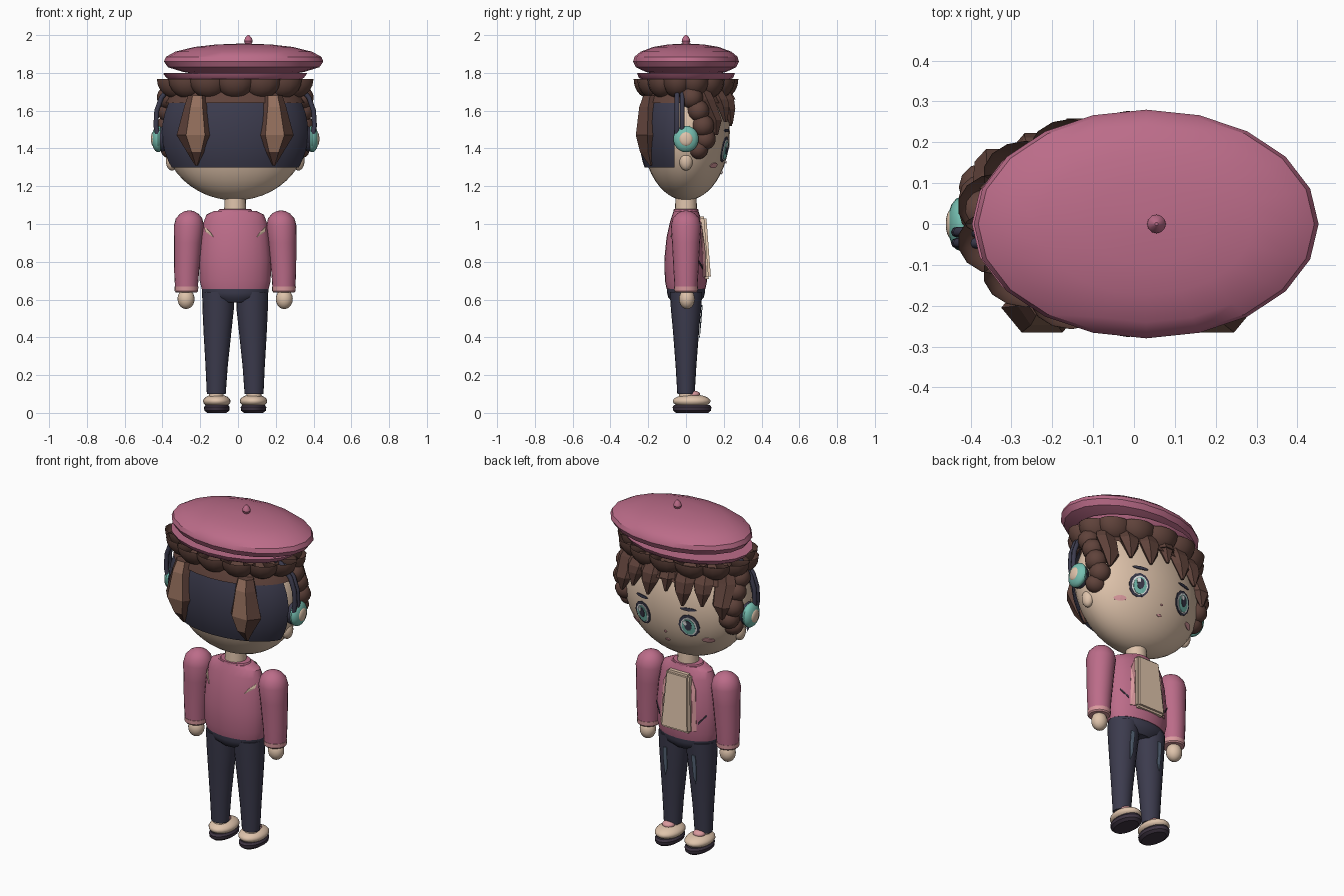
import bpy, bmesh, math
from math import sin, cos, pi, sqrt
from mathutils import Vector
from mathutils.bvhtree import BVHTree

if "Cube" in bpy.data.objects:
    bpy.data.objects.remove(bpy.data.objects["Cube"])

CX = -0.015  # body centre line


def material(name, r, g, b):
    m = bpy.data.materials.new(name)
    m.use_nodes = True
    m.diffuse_color = (r, g, b, 1)
    m.node_tree.nodes["Principled BSDF"].inputs["Base Color"].default_value = (r, g, b, 1)
    return m


rose = material("rose", .50, .15, .25)
blush = material("blush pink", .70, .32, .34)
navy = material("navy", .045, .044, .075)
brown = material("dark brown", .115, .055, .043)
tan = material("light brown", .30, .16, .11)
skin = material("skin", .74, .55, .41)
teal = material("teal", .18, .52, .44)
denim = material("faded denim", .10, .14, .20)
plum = material("plum sole", .05, .035, .055)
white = material("white", .80, .82, .82)


def finish(name, bm, mats, smooth=True):
    bmesh.ops.recalc_face_normals(bm, faces=bm.faces)
    mesh = bpy.data.meshes.new(name)
    bm.to_mesh(mesh)
    bm.free()
    ob = bpy.data.objects.new(name, mesh)
    bpy.context.collection.objects.link(ob)
    for m in mats:
        mesh.materials.append(m)
    if smooth:
        bpy.ops.object.select_all(action='DESELECT')
        ob.select_set(True)
        bpy.context.view_layer.objects.active = ob
        bpy.ops.object.shade_smooth_by_angle(angle=math.radians(35))
    return ob


def loft(name, rings, mat, n=20, smooth=True, extra=None, rule=None):
    """Skin elliptical rings (x, y, z, rx, ry) into a closed solid."""
    bm = bmesh.new()
    loops = [[bm.verts.new((CX + x + rx * cos(2 * pi * i / n), y + ry * sin(2 * pi * i / n), z))
              for i in range(n)] for x, y, z, rx, ry in rings]
    for a, b in zip(loops, loops[1:]):
        for i in range(n):
            bm.faces.new((a[i], a[(i + 1) % n], b[(i + 1) % n], b[i]))
    bm.faces.new(loops[0])
    bm.faces.new(loops[-1])
    if rule:
        bmesh.ops.recalc_face_normals(bm, faces=bm.faces)
        for f in bm.faces:
            f.material_index = int(rule(f))
    return finish(name, bm, [mat] + ([extra] if extra else []), smooth)


def ball(name, centre, radii, mat, seg=16, cuts=()):
    """Ellipsoid, trimmed by planes given as (point, outward normal)."""
    bm = bmesh.new()
    bmesh.ops.create_uvsphere(bm, u_segments=seg, v_segments=seg * 3 // 4, radius=1)
    for v in bm.verts:
        v.co = Vector([c + k * r for c, k, r in zip(centre, v.co, radii)]) + Vector((CX, 0, 0))
    for point, normal in cuts:
        bmesh.ops.bisect_plane(bm, geom=bm.verts[:] + bm.edges[:] + bm.faces[:],
                               plane_co=point, plane_no=normal, clear_outer=True)
    return finish(name, bm, [mat])


def plate(name, points, target, side, lift, mat):
    """Thin painted patch laid on a target, seen along y from the given side."""
    mesh = target.data
    tree = BVHTree.FromPolygons([v.co for v in mesh.vertices], [p.vertices[:] for p in mesh.polygons])
    bm = bmesh.new()

    def drop(x, z):
        hit = tree.ray_cast(Vector((CX + x, side, z)), Vector((0, -side, 0)))[0]
        return bm.verts.new((CX + x, (hit.y if hit else 0) + side * lift, z))
    count = len(points)
    hub = drop(sum(p[0] for p in points) / count, sum(p[1] for p in points) / count)
    ring = [drop(x, z) for x, z in points]
    for i in range(count):
        bm.faces.new((hub, ring[i], ring[(i + 1) % count]))
    ob = finish(name, bm, [mat], False)
    mod = ob.modifiers.new("thickness", 'SOLIDIFY')
    mod.thickness = .004
    mod.offset = 0
    return ob


def oval(x, z, rx, rz, n=12):
    return [(x + rx * cos(2 * pi * i / n), z + rz * sin(2 * pi * i / n)) for i in range(n)]


# Head and neck
head = ball("head", (0, 0, 1.485), (.385, .232, .36), skin, 32)
loft("neck", [(0, 0, 1.03, .06, .06), (0, 0, 1.16, .055, .055)], skin)

# Hair: dark back cap, brown crown, scalloped curls
ball("back_hair_cap", (0, 0, 1.485), (.40, .25, .39), navy, 32,
     [((0, 0, 1.30), (0, 0, -1)), ((0, 0, 1.68), (0, 0, 1)), ((0, -.06, 1.4), (0, 1, 0))])
ball("hair_crown", (0, 0, 1.485), (.41, .265, .37), brown, 28,
     [((0, 0, 1.64), (0, 0, -1)), ((0, 0, 1.79), (0, 0, 1))])
CURLS = 14
for i in range(CURLS):
    a = 2 * pi * i / CURLS + pi / 2
    ball("crown_curl", (.32 * cos(a), .195 * sin(a), 1.765), (.105, .082, .10), brown, 14,
         [((0, 0, 1.768), (0, 0, 1))])
for s in (-1, 1):
    for y, z, r in ((.03, 1.67, .06), (.065, 1.60, .058), (.09, 1.52, .06), (.10, 1.45, .058), (.065, 1.395, .052)):
        ball("side_curl", (s * (.355 if z > 1.5 else .335), y, z), (.06, r, r), brown, 12)


def head_y(x, z):
    return .232 * sqrt(max(.08, 1 - (x / .385) ** 2 - ((z - 1.485) / .36) ** 2))


# Pointed locks: two long ones behind, a row of fringe in front
for s in (-1, 1):
    loft("back_lock", [(s * .2, -.19, 1.68, .05, .04), (s * .205, -.2, 1.62, .065, .055),
                       (s * .21, -.205, 1.47, .10, .07), (s * .205, -.2, 1.38, .05, .05),
                       (s * .205, -.185, 1.31, .008, .01)], brown, 6, False, tan,
         lambda f: abs(f.normal.x) < .4 and f.normal.y < 0 and f.calc_center_median().z > 1.35)
for x, tip, w in ((.30, 1.47, .07), (.20, 1.54, .065), (.09, 1.53, .065), (-.02, 1.58, .055),
                  (-.12, 1.52, .065), (-.22, 1.53, .065), (-.31, 1.46, .07)):
    low = tip + .08
    loft("fringe_lock", [(x * .95, head_y(x, 1.72) + .015, 1.73, w * .8, .04),
                         (x, head_y(x, 1.66) + .02, 1.66, w, .045),
                         (x * 1.03, head_y(x, low) + .02, low, w * .8, .035),
                         (x * 1.06, head_y(x, tip) + .015, tip, .008, .01)], brown, 6, False)

# Ears and headphones
for s in (-1, 1):
    ball("ear", (s * .335, 0, 1.335), (.032, .036, .052), skin)
    ball("ear_cushion", (s * .385, -.005, 1.45), (.035, .062, .066), navy)
    ball("ear_cup", (s * .408, 0, 1.45), (.034, .067, .07), teal)
    ball("ear_cup_centre", (s * .433, 0, 1.45), (.013, .036, .038), skin)
    for y in (-.047, -.02):
        curve = bpy.data.curves.new("headphone_band", 'CURVE')
        curve.dimensions = '3D'
        curve.bevel_depth = .013
        curve.bevel_resolution = 2
        path = curve.splines.new('POLY')
        shape = ((.405, 1.45), (.42, 1.52), (.415, 1.60), (.39, 1.67), (.33, 1.74), (.2, 1.78), (0, 1.79))
        path.points.add(len(shape) - 1)
        for p, (x, z) in zip(path.points, shape):
            p.co = (CX + s * x, y, z, 1)
        curve.materials.append(navy)
        bpy.context.collection.objects.link(bpy.data.objects.new("headphone_band", curve))

# Beret
loft("beret_band", [(0, 0, 1.765, .35, .235), (0, 0, 1.775, .365, .25), (0, 0, 1.798, .382, .26),
                    (.02, 0, 1.80, .30, .2)], rose)
loft("beret", [(.045, 0, 1.80 + h, .422 * k, .28 * k) for h, k in (
    (-.005, .62), (.005, .76), (.03, .95), (.06, 1), (.085, .975), (.112, .86), (.137, .62), (.15, .35), (.155, .05))],
     rose, 20)
loft("beret_stem", [(.07, 0, 1.95, .016, .016), (.07, 0, 1.968, .023, .023),
                    (.07, 0, 1.985, .018, .018), (.07, 0, 2.0, .004, .004)], rose, 12)

# Face
for s in (-1, 1):
    for part, dx, dz, rx, rz, lift, mat in (
            ("eye_outline", 0, 0, .058, .068, .004, navy), ("eye_white", 0, -.003, .046, .055, .007, white),
            ("iris", 0, -.005, .037, .048, .010, teal), ("pupil", 0, .004, .02, .03, .013, navy),
            ("eye_glint", .014, .02, .011, .014, .016, white)):
        plate(part, oval(s * .15 + dx, 1.395 + dz, rx, rz), head, 1, lift, mat)
    plate("cheek", oval(s * .235, 1.31, .03, .014), head, 1, .005, blush)
    plate("eyebrow", oval(s * .15, 1.495, .045, .009), head, 1, .005, navy)
plate("nose", oval(0, 1.325, .008, .006), head, 1, .005, blush)
plate("mouth", oval(0, 1.27, .016, .007), head, 1, .005, blush)

# Jacket and shirt
jacket = loft("jacket", [(0, 0, z, rx, ry) for z, rx, ry in (
    (.655, .177, .103), (.70, .188, .112), (.82, .19, .114), (.93, .18, .103), (1.01, .167, .085),
    (1.05, .152, .072), (1.07, .11, .065))], rose, 24)
loft("collar", [(0, 0, 1.055, .10, .068), (0, 0, 1.078, .085, .065), (0, 0, 1.08, .06, .058)], rose)
bm = bmesh.new()
bmesh.ops.create_cube(bm, size=1)
for v in bm.verts:
    top = v.co.z > 0
    v.co = (CX + v.co.x * (.15 if top else .19), (.085 if top else .11) + v.co.y * .045, .875 + v.co.z * .33)
bmesh.ops.bevel(bm, geom=bm.edges[:], offset=.012, segments=2, affect='EDGES')
finish("shirt_front", bm, [skin])
for s in (-1, 1):
    plate("lapel", [(s * .07, 1.03), (s * .105, .96), (s * .118, .72), (s * .09, .72)], jacket, 1, .006, blush)
    plate("pocket_slit", [(s * .125, .76), (s * .165, .81), (s * .165, .82), (s * .125, .772)], jacket, 1, .005, plum)
    plate("back_slash", [(s * .162, .985), (s * .158, .96), (s * .115, .93), (s * .13, .955)], jacket, -1, .006, skin)

# Arms
for s in (-1, 1):
    loft("sleeve", [(s * x, 0, z, r, r) for x, z, r in (
        (.258, .655, .06), (.257, .75, .066), (.25, .90, .074), (.245, .99, .08), (.244, 1.03, .07),
        (.243, 1.055, .048), (.243, 1.068, .024), (.243, 1.072, .004))], rose)
    loft("cuff", [(s * .258, 0, .638, .056, .056), (s * .258, 0, .645, .062, .062),
                  (s * .258, 0, .668, .063, .063)], blush)
    ball("hand", (s * .26, .005, .603), (.045, .042, .053), skin)

# Trousers
loft("hips", [(0, 0, .585, .085, .07), (0, 0, .61, .15, .094), (0, 0, .635, .175, .1), (0, 0, .665, .177, .1)], navy, 24)
for s in (-1, 1):
    leg = loft("trouser_leg", [(s * .1, 0, .10, .05, .046), (s * .098, 0, .25, .059, .055),
                               (s * .094, 0, .42, .073, .068), (s * .09, 0, .55, .083, .08),
                               (s * .09, 0, .64, .085, .086)], navy)
    plate("faded_stripe", [(s * .08, .57), (s * .105, .57), (s * .107, .48), (s * .10, .40), (s * .085, .44)],
          leg, 1, .006, denim)

    # Shoes
    loft("ankle", [(s * .1, .005, .07, .04, .042), (s * .1, .005, .12, .038, .04)], skin, 16)
    ball("sock_tongue", (s * .1, .04, .098), (.036, .035, .02), blush, 12)
    ball("shoe", (s * .097, .03, .062), (.073, .10, .036), skin, 20)
    loft("sole", [(s * .097, .032, 0, .05, .085), (s * .097, .032, .012, .066, .10),
                  (s * .097, .032, .03, .068, .103), (s * .097, .032, .042, .06, .095)], plum)
